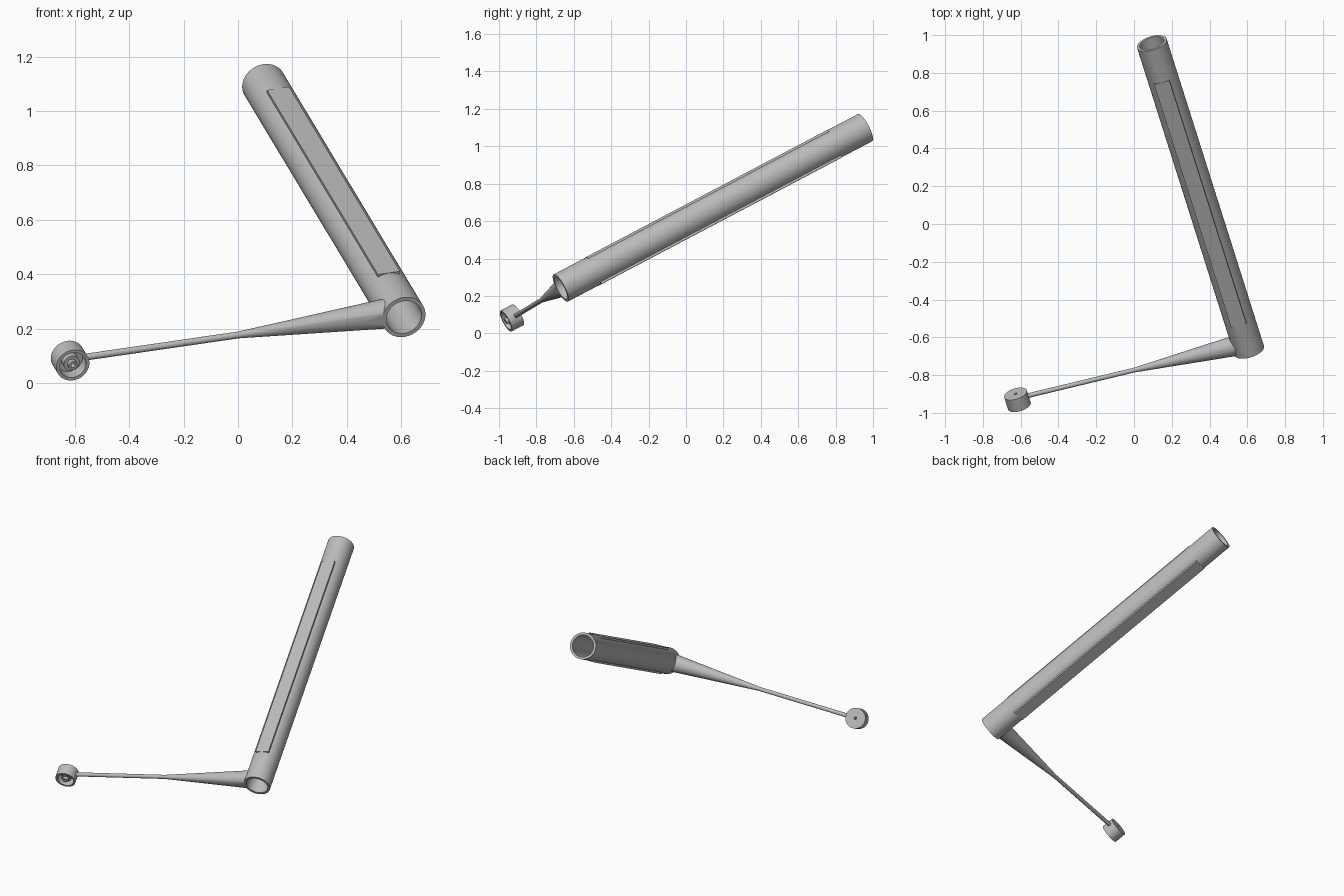
import bpy, bmesh, math
from mathutils import Matrix, Vector

old = bpy.data.objects.get("Cube")
if old:
    bpy.data.objects.remove(old, do_unlink=True)

# One grey material
grey = bpy.data.materials.new("satin_grey")
grey.use_nodes = True
colour = (0.5, 0.5, 0.5, 1)
grey.diffuse_color = colour
grey.node_tree.nodes["Principled BSDF"].inputs["Base Color"].default_value = colour

# Tilted frame: tube along local Z, arm along local X, flat pads facing local Y
axis_z = Vector((-0.27, 0.852, 0.449)).normalized()
axis_y = Vector((-0.015, -0.47, 0.883))
axis_y = (axis_y - axis_z * axis_y.dot(axis_z)).normalized()
axis_x = axis_y.cross(axis_z)
frame = Matrix((axis_x, axis_y, axis_z)).transposed().to_4x4()
frame.translation = (0.61, -0.67, 0.242)

LENGTH, RADIUS, BORE = 1.91, 0.082, 0.067
ARM_Z = 0.047


def finish(name, bm):
    bmesh.ops.recalc_face_normals(bm, faces=bm.faces)
    mesh = bpy.data.meshes.new(name)
    bm.to_mesh(mesh)
    bm.free()
    mesh.materials.append(grey)
    obj = bpy.data.objects.new(name, mesh)
    bpy.context.collection.objects.link(obj)
    return obj


def lathe(name, profile, steps=64, place=Matrix(), ring=True):
    """Revolve (radius, height) points around Z; ring joins last to first."""
    bm = bmesh.new()
    loops = []
    for r, h in profile:
        angles = [2 * math.pi * i / steps for i in range(steps)]
        loops.append([bm.verts.new(place @ Vector((r * math.cos(a), r * math.sin(a), h)))
                      for a in angles])
    pairs = list(zip(loops, loops[1:]))
    if ring:
        pairs.append((loops[-1], loops[0]))
    else:
        bm.faces.new(loops[0])
        bm.faces.new(loops[-1])
    for low, high in pairs:
        for i in range(steps):
            j = (i + 1) % steps
            bm.faces.new((low[i], low[j], high[j], high[i]))
    return finish(name, bm)


def box(name, centre, size):
    bm = bmesh.new()
    bmesh.ops.create_cube(bm, size=1, matrix=Matrix.Translation(centre) @ Matrix.Diagonal((*size, 1)))
    return finish(name, bm)


def cut(obj, cutter):
    cutter.hide_render = True
    mod = obj.modifiers.new("cut", 'BOOLEAN')
    mod.operation, mod.solver, mod.object = 'DIFFERENCE', 'EXACT', cutter
    bpy.context.view_layer.objects.active = obj
    bpy.ops.object.modifier_apply(modifier=mod.name)
    bpy.data.objects.remove(cutter, do_unlink=True)


# Hollow tube with a long flat pad on two opposite sides
tube = lathe("tube", [(RADIUS, 0), (RADIUS, LENGTH), (BORE, LENGTH), (BORE, 0)], 96)
pads = [box(name, (0, side * 0.0755, LENGTH / 2), (0.084, 0.015, 1.51))
        for name, side in (("upper_pad", 1), ("lower_pad", -1))]

# Arm: thin rod flaring into a cone, fitted to the tube and trimmed flush with its end
along_x = Matrix.Translation((0, 0, ARM_Z)) @ Matrix.Rotation(math.pi / 2, 4, 'Y')
arm = lathe("arm", [(0.058, 0.02), (0.0125, 0.62), (0.0125, 1.207)],
            48, along_x, ring=False)
cut(arm, lathe("tube_cutter", [(0.074, -0.2), (0.074, 0.3)], 96, ring=False))
cut(arm, box("end_cutter", (0.2, 0, -0.1), (0.6, 0.4, 0.2)))

# Wheel: cup with closed back, open front, stepped hub and through hole
wheel = lathe("wheel", [(0.063, 0), (0.063, 0.075), (0.008, 0.075), (0.008, -0.004),
                        (0.017, -0.004), (0.017, 0.015), (0.03, 0.015), (0.03, 0.05),
                        (0.051, 0.05), (0.051, 0)],
              64, Matrix.Translation((1.264, 0, 0)))

# Tilt everything into place and smooth
for obj in (tube, *pads, arm, wheel):
    obj.data.transform(frame)
    bpy.ops.object.select_all(action='DESELECT')
    obj.select_set(True)
    bpy.context.view_layer.objects.active = obj
    bpy.ops.object.shade_smooth_by_angle(angle=math.radians(30))
